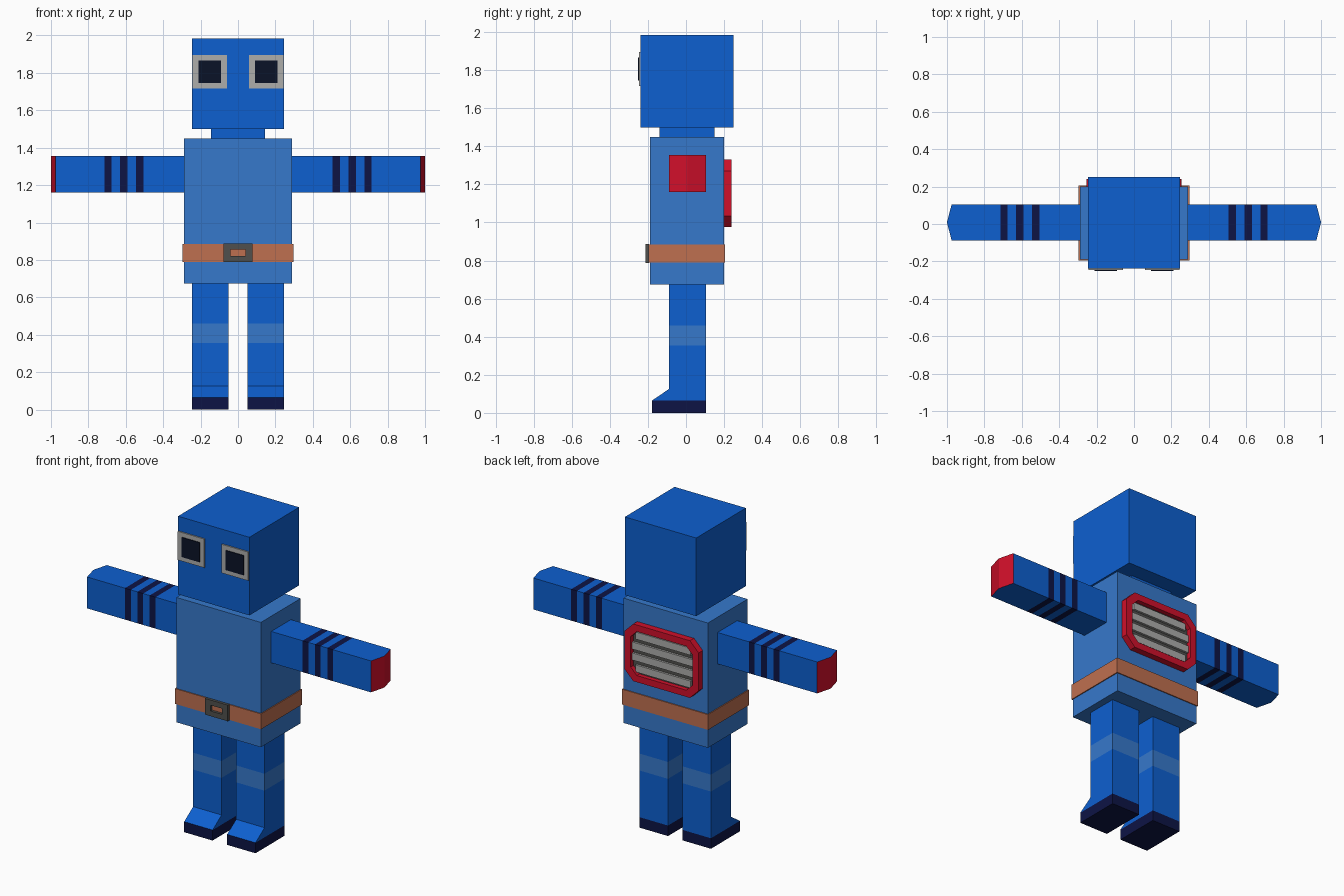
import bpy, bmesh

if "Cube" in bpy.data.objects:
    bpy.data.objects.remove(bpy.data.objects["Cube"])

def mat(name, r, g, b):
    m = bpy.data.materials.new(name)
    m.diffuse_color = (r, g, b, 1)
    m.use_nodes = True
    m.node_tree.nodes["Principled BSDF"].inputs["Base Color"].default_value = m.diffuse_color
    return m

BLUE = mat("blue", 0.004, 0.115, 0.63)
PALE = mat("pale_blue", 0.037, 0.19, 0.60)
NAVY = mat("navy", 0.004, 0.007, 0.06)
RED = mat("red", 0.63, 0.005, 0.023)
TAN = mat("tan", 0.52, 0.16, 0.08)
DARK = mat("dark_grey", 0.08, 0.08, 0.075)
BLACK = mat("black", 0.003, 0.006, 0.02)
GREY = mat("grey", 0.42, 0.42, 0.41)

def finish(name, bm, mats, mirror=False):
    bmesh.ops.remove_doubles(bm, verts=bm.verts, dist=1e-5)
    bmesh.ops.recalc_face_normals(bm, faces=bm.faces)
    me = bpy.data.meshes.new(name)
    bm.to_mesh(me)
    bm.free()
    for m in mats:
        me.materials.append(m)
    ob = bpy.data.objects.new(name, me)
    bpy.context.collection.objects.link(ob)
    if mirror:
        mod = ob.modifiers.new("mirror", 'MIRROR')
        mod.use_mirror_merge = False
    return ob

def box(name, x, y, z, m, mirror=False):
    bm = bmesh.new()
    bmesh.ops.create_cube(bm, size=1)
    for v in bm.verts:
        for i, (a, b) in enumerate((x, y, z)):
            v.co[i] = a if v.co[i] < 0 else b
    return finish(name, bm, [m], mirror)

def loft(name, rings, mats, seg_mats):
    """Skin a stack of four-point rings; seg_mats gives each segment's material index."""
    bm = bmesh.new()
    vr = [[bm.verts.new(p) for p in r] for r in rings]
    for a, b, m in zip(vr, vr[1:], seg_mats):
        for i in range(4):
            j = (i + 1) % 4
            f = bm.faces.new((a[i], a[j], b[j], b[i]))
            f.material_index = m[i] if isinstance(m, tuple) else m
    bm.faces.new(vr[0]).material_index = seg_mats[0]
    if rings[-1][0] != rings[-1][1]:
        bm.faces.new(vr[-1]).material_index = seg_mats[-1]
    return finish(name, bm, mats, True)

def frame(name, outer, inner, y0, y1, m, mirror=False):
    """Ring-shaped plate between two xz outlines, from y0 to y1."""
    bm = bmesh.new()
    loops = [[bm.verts.new((x, y, z)) for x, z in o]
             for o, y in ((outer, y0), (outer, y1), (inner, y1), (inner, y0))]
    n = len(outer)
    for k in range(4):
        a, b = loops[k], loops[(k + 1) % 4]
        for i in range(n):
            j = (i + 1) % n
            bm.faces.new((a[i], a[j], b[j], b[i]))
    return finish(name, bm, [m], mirror)

def rect(x0, x1, z0, z1):
    return [(x0, z0), (x1, z0), (x1, z1), (x0, z1)]

def octagon(hx, z0, z1, c):
    return [(-hx + c, z0), (hx - c, z0), (hx, z0 + c), (hx, z1 - c),
            (hx - c, z1), (-hx + c, z1), (-hx, z1 - c), (-hx, z0 + c)]

# Head, neck, torso, belt
box("head", (-.245, .245), (-.238, .25), (1.5, 1.985), BLUE)
box("neck", (-.145, .145), (-.14, .15), (1.45, 1.5), BLUE)
box("torso", (-.29, .29), (-.19, .2), (.675, 1.45), PALE)
box("belt", (-.296, .296), (-.196, .206), (.79, .885), TAN)
frame("buckle", rect(-.078, .078, .788, .888), rect(-.04, .04, .82, .856), -.212, -.195, DARK)

# Eyes
frame("eye_frames", rect(.06, .242, 1.717, 1.895), rect(.09, .212, 1.745, 1.867),
      -.246, -.237, GREY, True)
box("eye_lenses", (.09, .212), (-.251, -.237), (1.745, 1.867), BLACK, True)

# Arms with three stripes and a ridged red end
def arm_ring(x, y0=-.088, y1=.105):
    return [(x, y0, 1.16), (x, y1, 1.16), (x, y1, 1.355), (x, y0, 1.355)]

xs = [.29, .505, .545, .59, .63, .675, .715, .975]
loft("arms", [arm_ring(x) for x in xs] + [arm_ring(1.0, .009, .009)],
     [BLUE, NAVY, RED], [0, 1, 0, 1, 0, 1, 0, (0, 2, 0, 2)])

# Legs with pale knee band, sloped shoe and dark sole
def leg_ring(z, y0):
    return [(.05, y0, z), (.245, y0, z), (.245, .105, z), (.05, .105, z)]

loft("legs", [leg_ring(z, y) for z, y in ((0, -.178), (.065, -.178), (.125, -.09),
     (.355, -.09), (.46, -.09), (.675, -.09))],
     [BLUE, NAVY, PALE], [1, 0, 0, 2, 0])

# Back vent: red octagonal frame, dark panel and slats
frame("vent_frame", octagon(.255, .975, 1.33, .06), octagon(.212, 1.016, 1.289, .042),
      .199, .24, RED)
box("vent_panel", (-.216, .216), (.199, .212), (1.012, 1.293), DARK)
for i in range(4):
    z = 1.05 + i * .068
    hx = .19 if i in (0, 3) else .212
    box(f"vent_slat_{i + 1}", (-hx, hx), (.21, .225), (z - .022, z + .022), GREY)
